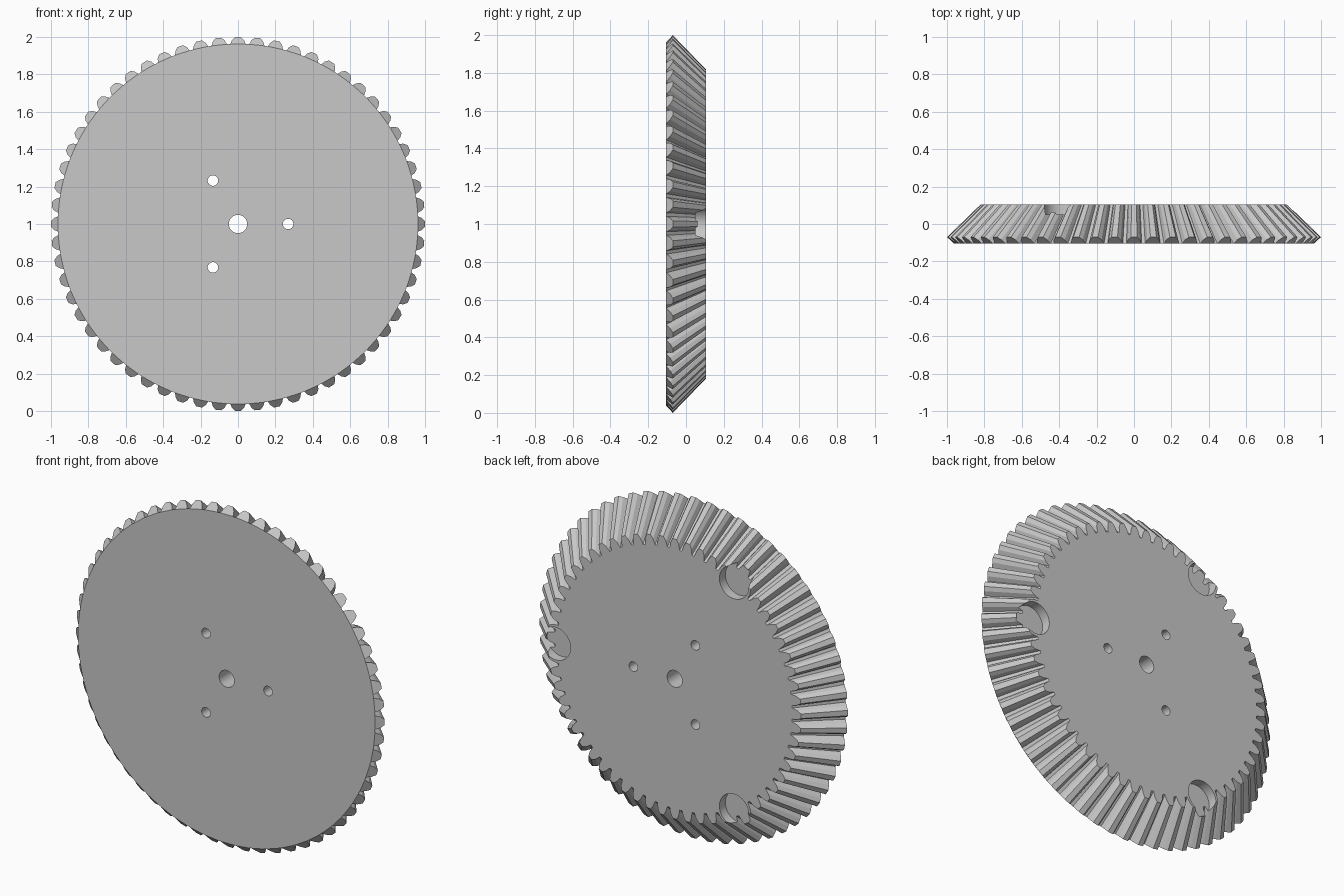
import bpy
import bmesh
from math import sin, cos, pi, radians
from mathutils import Vector, Matrix

cube = bpy.data.objects.get("Cube")
if cube:
    bpy.data.objects.remove(cube, do_unlink=True)

TEETH = 60
FRONT, BACK, APEX = -0.105, 0.105, 0.9
CENTRE = Vector((0, 0, 1))

# Half tooth section on the front cone: radius, depth, half width
HALF = [(0.963, FRONT, 0.041), (0.984, -0.084, 0.032), (1.0, -0.07, 0.016)]
SECTION = [(r, y, -w) for r, y, w in HALF] + [(r, y, w) for r, y, w in reversed(HALF)]

steel = bpy.data.materials.new("plain grey")
steel.use_nodes = True
GREY = (0.58, 0.58, 0.58, 1)
steel.diffuse_color = GREY
steel.node_tree.nodes["Principled BSDF"].inputs["Base Color"].default_value = GREY


def make_object(name, bm):
    bmesh.ops.recalc_face_normals(bm, faces=bm.faces[:])
    mesh = bpy.data.meshes.new(name)
    bm.to_mesh(mesh)
    bm.free()
    mesh.materials.append(steel)
    obj = bpy.data.objects.new(name, mesh)
    bpy.context.collection.objects.link(obj)
    return obj


def on_wheel(radius, y, angle):
    return CENTRE + Vector((radius * cos(angle), y, radius * sin(angle)))


# Bevel gear body: tooth sections converge on the apex, cut flat at the back
bm = bmesh.new()
front, back = [], []
for i in range(TEETH):
    for r, y, w in SECTION:
        angle = 2 * pi * i / TEETH + w / r
        shrink = (APEX - BACK) / (APEX - y)
        front.append(bm.verts.new(on_wheel(r, y, angle)))
        back.append(bm.verts.new(on_wheel(r * shrink, BACK, angle)))

count, step = len(front), len(SECTION)
for i in range(count):
    j = (i + 1) % count
    bm.faces.new((front[i], front[j], back[j], back[i]))
for i in range(0, count, step):
    bm.faces.new(front[i:i + step])
bm.faces.new([v for i, v in enumerate(front) if i % step in (0, step - 1)])
bm.faces.new(back)
gear = make_object("bevel_gear", bm)


# Bores and pockets
def cut(radius, distance, angle, y_start, y_end):
    bm = bmesh.new()
    place = Matrix.Translation(on_wheel(distance, (y_start + y_end) / 2, angle))
    bmesh.ops.create_cone(bm, cap_ends=True, segments=48, radius1=radius,
                          radius2=radius, depth=y_end - y_start,
                          matrix=place @ Matrix.Rotation(pi / 2, 4, "X"))
    cutter = make_object("cutter", bm)
    cutter.hide_render = True
    mod = gear.modifiers.new("cut", "BOOLEAN")
    mod.operation = "DIFFERENCE"
    mod.solver = "EXACT"
    mod.object = cutter
    bpy.ops.object.modifier_apply(modifier=mod.name)
    bpy.data.objects.remove(cutter, do_unlink=True)


bpy.ops.object.select_all(action="DESELECT")
gear.select_set(True)
bpy.context.view_layer.objects.active = gear

cut(0.049, 0, 0, -0.3, 0.3)              # shaft bore
for k in range(3):
    turn = 2 * pi * k / 3
    cut(0.028, 0.268, turn, -0.3, 0.3)   # bolt holes
    cut(0.095, 0.77, turn, 0.05, 0.3)    # blind pockets in the back

bpy.ops.object.shade_smooth_by_angle(angle=radians(12))
